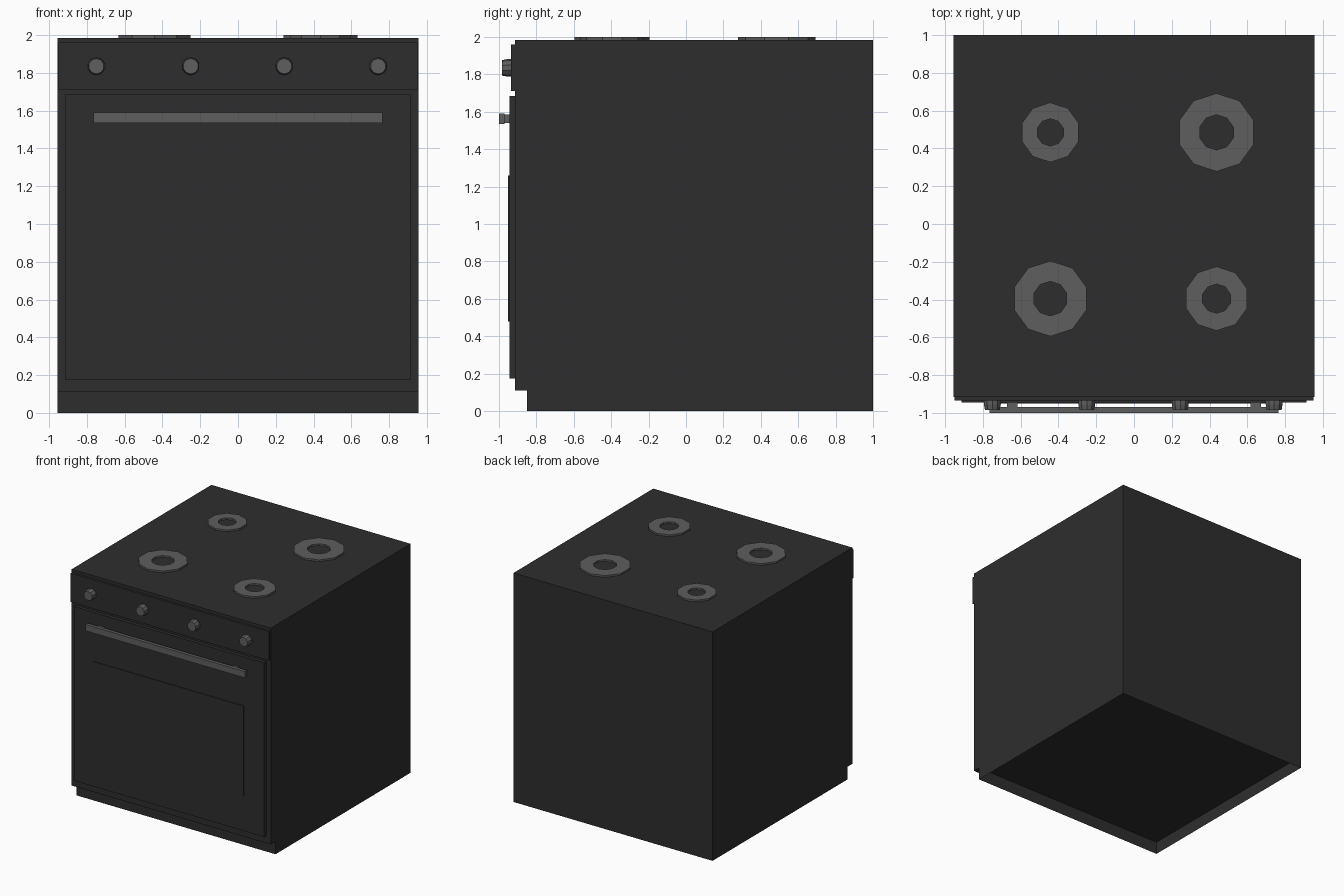
import bpy, bmesh, math
from mathutils import Matrix

if "Cube" in bpy.data.objects:
    bpy.data.objects.remove(bpy.data.objects["Cube"])


def material(name, v):
    m = bpy.data.materials.new(name)
    m.diffuse_color = (v, v, v, 1)
    m.use_nodes = True
    m.node_tree.nodes["Principled BSDF"].inputs["Base Color"].default_value = m.diffuse_color
    return m


BLACK = material("black enamel", 0.027)
GREY = material("grey metal", 0.112)


def finish(bm, name, mat):
    bmesh.ops.recalc_face_normals(bm, faces=bm.faces)
    me = bpy.data.meshes.new(name)
    bm.to_mesh(me)
    bm.free()
    me.materials.append(mat)
    ob = bpy.data.objects.new(name, me)
    bpy.context.collection.objects.link(ob)
    return ob


def box(name, x0, x1, y0, y1, z0, z1, mat):
    bm = bmesh.new()
    bmesh.ops.create_cube(bm, size=1)
    for v in bm.verts:
        v.co = ((x0 + x1) / 2 + v.co.x * (x1 - x0),
                (y0 + y1) / 2 + v.co.y * (y1 - y0),
                (z0 + z1) / 2 + v.co.z * (z1 - z0))
    return finish(bm, name, mat)


def lathe(name, profile, matrix, mat, n=10):
    """Faceted solid of revolution; a point with radius 0 closes an end."""
    bm = bmesh.new()
    rings = []
    for r, z in profile:
        rings.append([bm.verts.new((r * math.sin(2 * math.pi * i / n),
                                    r * math.cos(2 * math.pi * i / n), z))
                      for i in range(n)])
    for a, b in zip(rings, rings[1:]):
        for i in range(n):
            j = (i + 1) % n
            bm.faces.new((a[i], a[j], b[j], b[i]))
    bmesh.ops.remove_doubles(bm, verts=bm.verts, dist=1e-5)
    bmesh.ops.transform(bm, matrix=matrix, verts=bm.verts)
    return finish(bm, name, mat)


# Cabinet: side profile with toe-kick step, extruded across the width
W, TOP, KICK = 0.955, 1.985, 0.11
profile = [(-0.85, 0), (1, 0), (1, TOP), (-0.915, TOP), (-0.915, KICK), (-0.85, KICK)]
bm = bmesh.new()
left = [bm.verts.new((-W, y, z)) for y, z in profile]
right = [bm.verts.new((W, y, z)) for y, z in profile]
bm.faces.new(left)
bm.faces.new(right[::-1])
for i in range(1, 6):               # edge 0 is the open underside
    j = (i + 1) % 6
    bm.faces.new((left[i], left[j], right[j], right[i]))
finish(bm, "cabinet", BLACK)

# Recessed floor inside the plinth
bm = bmesh.new()
bm.faces.new([bm.verts.new(p) for p in
              ((-W, -0.85, KICK), (-W, 1, KICK), (W, 1, KICK), (W, -0.85, KICK))])
floor = finish(bm, "cabinet_floor", BLACK)
if floor.data.polygons[0].normal.z > 0:
    floor.data.flip_normals()

# Front plates
box("control_panel", -0.95, 0.95, -0.935, -0.915, 1.71, 1.96, BLACK)
box("oven_door", -0.913, 0.913, -0.945, -0.915, 0.175, 1.685, BLACK)
box("door_window", -0.72, 0.72, -0.951, -0.945, 0.48, 1.26, BLACK)

# Door handle with two posts
box("handle_bar", -0.765, 0.765, -1.0, -0.97, 1.535, 1.59, GREY)
for s in (-1, 1):
    box("handle_post", s * 0.645 - 0.027, s * 0.645 + 0.027,
        -0.97, -0.945, 1.54, 1.585, GREY)

# Knobs, axis towards the front
for x in (-0.75, -0.25, 0.245, 0.742):
    m = Matrix.Translation((x, -0.935, 1.835)) @ Matrix.Rotation(math.pi / 2, 4, 'X')
    lathe("knob", [(0.047, 0), (0.047, 0.02), (0.041, 0.05), (0, 0.05)], m, GREY)

# Hob rings: x, y, outer radius, inner radius
for x, y, ro, ri in ((-0.443, 0.485, 0.158, 0.072), (0.437, 0.485, 0.207, 0.093),
                     (-0.443, -0.395, 0.2, 0.091), (0.437, -0.395, 0.17, 0.077)):
    lathe("hob_ring", [(ro, 0), (ro, 0.015), (ri, 0.015), (ri, 0)],
          Matrix.Translation((x, y, TOP)), GREY)
